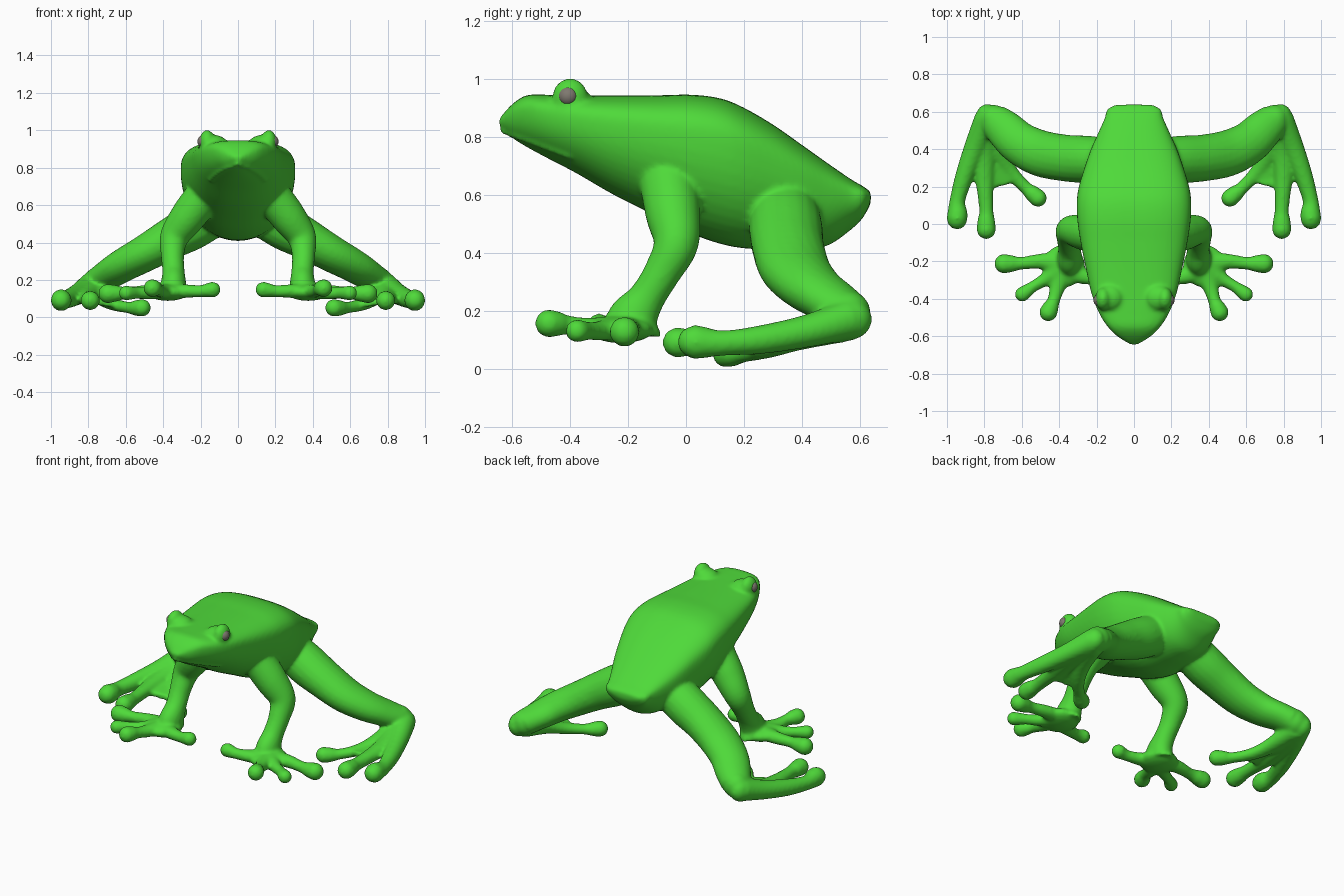
import bpy, bmesh, math
from mathutils import Vector, Matrix


def material(name, rgb):
    m = bpy.data.materials.new(name)
    m.diffuse_color = (*rgb, 1)
    return m


GREEN = material("frog green", (0.078, 0.70, 0.042))
GREY = material("eye grey", (0.21, 0.19, 0.16))


def spline(rows, n=6):
    """Smooth interpolation through tuples of any length."""
    out = []
    for i in range(len(rows) - 1):
        p0, p1, p2 = rows[max(i - 1, 0)], rows[i], rows[i + 1]
        p3 = rows[min(i + 2, len(rows) - 1)]
        for k in range(n):
            t = k / n
            out.append(tuple(
                0.5 * (2 * b + (c - a) * t + (2 * a - 5 * b + 4 * c - d) * t * t
                       + (3 * b - a - 3 * c + d) * t ** 3)
                for a, b, c, d in zip(p0, p1, p2, p3)))
    return out + [tuple(rows[-1])]


def loft(bm, rings):
    """Closed skin through rings of points."""
    vs = [[bm.verts.new(p) for p in r] for r in rings]
    n = len(vs[0])
    for a, b in zip(vs, vs[1:]):
        for i in range(n):
            j = (i + 1) % n
            bm.faces.new((a[i], a[j], b[j], b[i]))
    bm.faces.new(vs[0])
    bm.faces.new(vs[-1][::-1])


def ball(bm, c, r):
    m = Matrix.Translation(c) @ Matrix.Diagonal((*r, 1))
    bmesh.ops.create_uvsphere(bm, u_segments=24, v_segments=16, radius=1, matrix=m)


def tube(bm, rows, s=1, ref=(0, 0, 1), tip=0):
    """Tapered limb; rows are x, y, z, side radius, height radius."""
    rows = spline(rows)
    pts = [Vector((s * r[0], r[1], r[2])) for r in rows]
    rings = []
    for i, (p, r) in enumerate(zip(pts, rows)):
        t = (pts[min(i + 1, len(pts) - 1)] - pts[max(i - 1, 0)]).normalized()
        side = t.cross(Vector(ref)).normalized()
        up = side.cross(t)
        rings.append([p + side * r[3] * math.cos(a) + up * r[4] * math.sin(a)
                      for a in (k * math.tau / 20 for k in range(20))])
    loft(bm, rings)
    if tip:
        ball(bm, pts[-1], (tip, tip, tip))


def web(bm, pts, s, h):
    """Thin skin between toes."""
    loft(bm, [[(s * x, y, z + d) for x, y, z in pts] for d in (-h, h)])


skin = bmesh.new()

# Body and head: y, top, bottom, half width
BODY = [(-.645, .862, .842, .02), (-.60, .912, .797, .09), (-.55, .943, .765, .14),
        (-.48, .945, .727, .185), (-.38, .943, .675, .225), (-.25, .942, .60, .255),
        (-.10, .943, .525, .285), (.02, .945, .465, .303), (.12, .932, .43, .306),
        (.20, .90, .415, .295), (.30, .842, .41, .265), (.40, .772, .41, .23),
        (.49, .708, .425, .19), (.57, .653, .48, .155), (.61, .63, .52, .145),
        (.638, .61, .57, .10)]
MID = 0.70


def section(y, zt, zb, w, n=48):
    zc = zb + MID * (zt - zb)
    ring = []
    for k in range(n):
        a = k * math.tau / n
        c, s = math.cos(a), math.sin(a)
        e = 2 / (2.7 if s > 0 else 2.1)
        h = (zt - zc) if s > 0 else (zc - zb)
        ring.append((w * math.copysign(abs(c) ** e, c), y,
                     zc + h * math.copysign(abs(s) ** e, s)))
    return ring


rows = spline(BODY)
loft(skin, [section(*r) for r in rows])

# Upper lip line following the head surface
lip = []
for y, zt, zb, w in rows:
    if -.635 < y < -.38:
        z = .818 - .095 * ((y + .635) / .255)
        zc = zb + MID * (zt - zb)
        q = min(max((zc - z) / (zc - zb), 0), .99)
        lip.append((w * (1 - q ** 2.1) ** (1 / 2.1), y, z, .009, .009))
lip = lip[::3]
tube(skin, [(-x, y, z, a, b) for x, y, z, a, b in lip[::-1]]
     + [(0, -.632, .826, .009, .009)] + lip)

for s in (1, -1):
    # Eye bulges, brows and nostrils
    ball(skin, (s * .165, -.40, .935), (.043, .062, .067))
    ball(skin, (s * .130, -.395, .925), (.075, .07, .05))
    ball(skin, (s * .022, -.63, .865), (.008, .012, .008))

    # Arm
    tube(skin, [(.19, -.06, .64, .10, .10), (.27, -.045, .535, .095, .095),
                (.34, -.035, .43, .078, .078), (.35, -.083, .33, .062, .064),
                (.345, -.135, .245, .06, .064), (.345, -.178, .18, .068, .088),
                (.35, -.19, .125, .07, .105)], s, ref=(0, 1, 0))
    # Palm and fingers
    ball(skin, (s * .375, -.225, .135), (.115, .115, .047))
    fingers = [
        (.052, [(.39, -.21, .14, .06, .042), (.50, -.20, .135, .042, .037),
                (.60, -.21, .13, .034, .033), (.65, -.212, .128, .045, .044),
                (.695, -.212, .127, .053, .05)]),
        (.040, [(.40, -.25, .14, .06, .042), (.48, -.30, .13, .036, .034),
                (.54, -.335, .13, .031, .031), (.575, -.36, .13, .037, .037),
                (.598, -.376, .13, .041, .041)]),
        (.048, [(.38, -.25, .14, .06, .042), (.41, -.34, .14, .042, .036),
                (.43, -.41, .15, .034, .034), (.443, -.44, .154, .043, .043),
                (.458, -.473, .156, .049, .048)]),
        (.042, [(.35, -.25, .14, .06, .042), (.27, -.28, .14, .042, .036),
                (.20, -.295, .14, .033, .032), (.165, -.30, .145, .037, .037),
                (.135, -.30, .148, .043, .043)])]
    for tip, path in fingers:
        tube(skin, path, s, tip=tip)

    # Thigh down to the heel
    tube(skin, [(.15, .34, .54, .12, .12), (.25, .345, .48, .127, .122),
                (.37, .353, .415, .125, .11), (.50, .378, .34, .124, .098),
                (.61, .432, .28, .115, .088), (.69, .505, .23, .105, .078),
                (.75, .56, .19, .088, .075)], s, tip=.078)
    ball(skin, (s * .785, .567, .17), (.062, .075, .07))
    # Foot and toes
    toes = [
        (.054, [(.785, .56, .17, .07, .07), (.845, .42, .13, .06, .057),
                (.905, .26, .10, .05, .05), (.943, .13, .088, .042, .044),
                (.944, .06, .09, .054, .055), (.946, .025, .092, .055, .06)]),
        (.051, [(.78, .56, .16, .07, .065), (.80, .40, .12, .065, .047),
                (.80, .25, .10, .05, .04), (.79, .08, .09, .038, .038),
                (.79, .02, .09, .047, .046), (.79, -.03, .09, .052, .052)]),
        (.047, [(.76, .54, .15, .06, .06), (.725, .39, .105, .055, .042),
                (.665, .285, .07, .042, .034), (.585, .20, .052, .034, .031),
                (.545, .165, .05, .044, .042), (.513, .138, .051, .048, .047)])]
    for tip, path in toes:
        tube(skin, path, s, tip=tip)
    web(skin, [(.79, .52, .14), (.91, .26, .095), (.865, .26, .095), (.80, .20, .09),
               (.74, .195, .08), (.63, .225, .065), (.71, .42, .11)], s, .018)

bmesh.ops.recalc_face_normals(skin, faces=skin.faces)
mesh = bpy.data.meshes.new("frog_skin")
skin.to_mesh(mesh)
skin.free()
mesh.materials.append(GREEN)
frog = bpy.data.objects.new("frog_skin", mesh)
bpy.context.collection.objects.link(frog)

# Fuse the parts into one smooth skin
fuse = frog.modifiers.new("fuse", 'REMESH')
fuse.mode = 'VOXEL'
fuse.voxel_size = 0.01
fuse.use_smooth_shade = True
soft = frog.modifiers.new("soften", 'SMOOTH')
soft.factor = 0.5
soft.iterations = 7

# Eyeballs
for s, side in ((1, "right"), (-1, "left")):
    bm = bmesh.new()
    ball(bm, (s * .184, -.407, .94), (.033, .034, .034))
    for f in bm.faces:
        f.smooth = True
    me = bpy.data.meshes.new("eyeball_" + side)
    bm.to_mesh(me)
    bm.free()
    me.materials.append(GREY)
    bpy.context.collection.objects.link(bpy.data.objects.new("eyeball_" + side, me))
